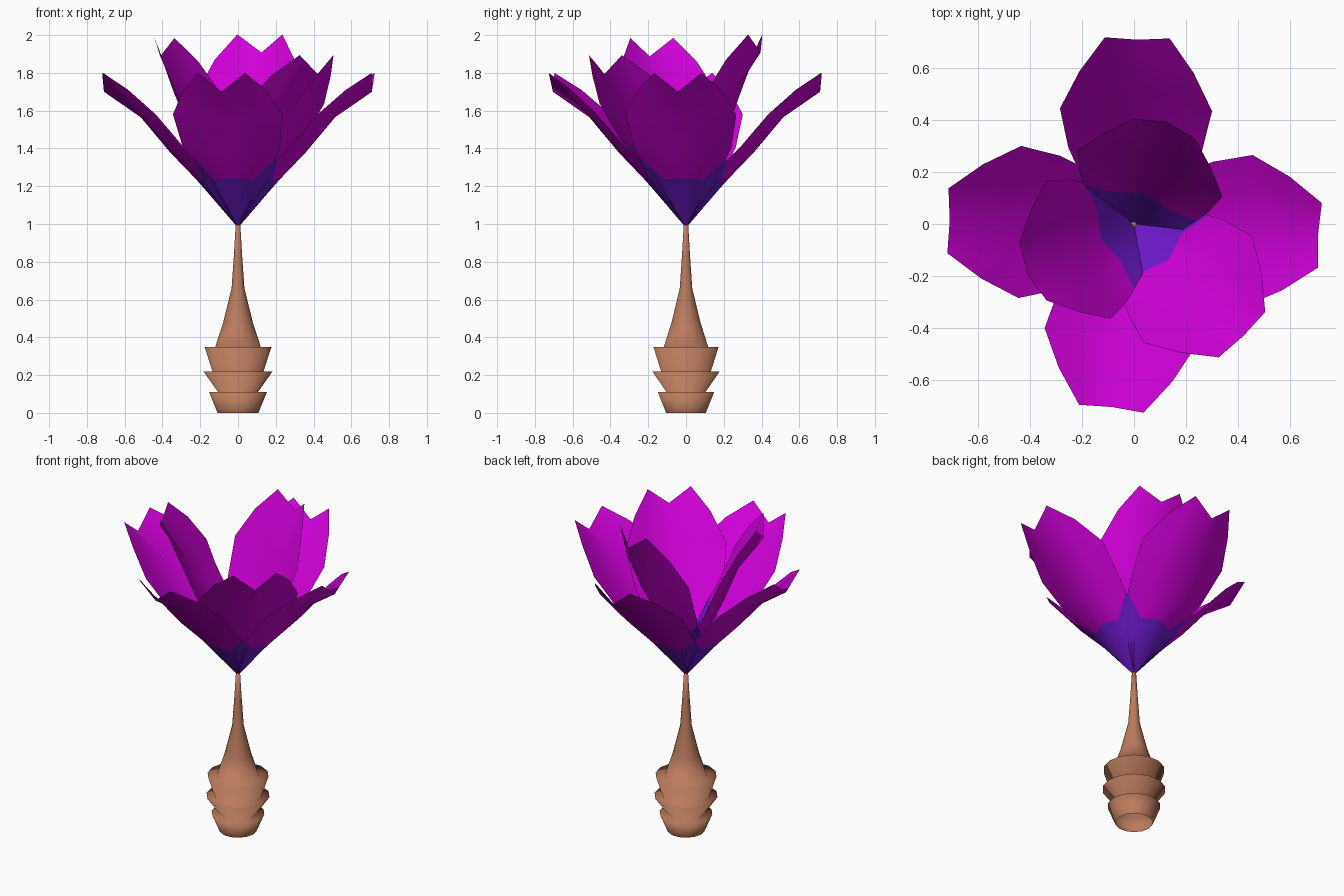
import bpy, bmesh, math

if "Cube" in bpy.data.objects:
    bpy.data.objects.remove(bpy.data.objects["Cube"])


def material(name, rgb):
    m = bpy.data.materials.new(name)
    m.diffuse_color = (*rgb, 1)
    m.use_nodes = True
    m.node_tree.nodes["Principled BSDF"].inputs["Base Color"].default_value = m.diffuse_color
    return m


MAGENTA = material("magenta", (0.63, 0.0, 0.69))
VIOLET = material("violet", (0.16, 0.01, 0.62))
BROWN = material("clay brown", (0.50, 0.20, 0.112))


def finish(bm, name, mats, angle):
    me = bpy.data.meshes.new(name)
    bm.to_mesh(me)
    bm.free()
    ob = bpy.data.objects.new(name, me)
    bpy.context.collection.objects.link(ob)
    for m in mats:
        me.materials.append(m)
    bpy.ops.object.select_all(action='DESELECT')
    ob.select_set(True)
    bpy.context.view_layer.objects.active = ob
    bpy.ops.object.shade_smooth_by_angle(angle=math.radians(angle))
    return ob


# Stem with three flared collars at the base, open underneath
def stem():
    profile = [(0.108, 0), (0.153, 0.11), (0.102, 0.105), (0.183, 0.22),
               (0.133, 0.213), (0.177, 0.35), (0.122, 0.345), (0.078, 0.48),
               (0.034, 0.66), (0.022, 0.83), (0.012, 1.0)]
    n = 14
    bm = bmesh.new()
    rings = [[bm.verts.new((r * math.cos(2 * math.pi * i / n),
                            r * math.sin(2 * math.pi * i / n), z)) for i in range(n)]
             for r, z in profile]
    for a, b in zip(rings, rings[1:]):
        for i in range(n):
            j = (i + 1) % n
            bm.faces.new((a[i], a[j], b[j], b[i]))
    bm.faces.new(rings[-1])
    finish(bm, "stem", [BROWN], 180)


# Petal rows: centre (r, z), mid (r, z, half width), edge (r, z, half width)
ROWS = [
    ((0.185, 0.195), (0.16, 0.20, 0.09), (0.135, 0.25, 0.187)),
    ((0.23, 0.245), (0.19, 0.235, 0.105), (0.225, 0.345, 0.227)),   # colour edge
    ((0.36, 0.38), (0.34, 0.39, 0.14), (0.29, 0.405, 0.258)),
    ((0.515, 0.565), (0.50, 0.575, 0.155), (0.44, 0.58, 0.293)),
    ((0.71, 0.70), (0.717, 0.80, 0.125), (0.585, 0.71, 0.22)),
]


# One cupped petal hinged at the stem top; tilt closes it towards the axis
def petal(name, heading, tilt):
    t, h = math.radians(tilt), math.radians(heading)
    bm = bmesh.new()

    def vert(r, z, w):
        rr = r * math.cos(t) - z * math.sin(t)
        zz = r * math.sin(t) + z * math.cos(t)
        return bm.verts.new((rr * math.cos(h) - w * math.sin(h),
                             rr * math.sin(h) + w * math.cos(h), 1 + zz))

    root = bm.verts.new((0, 0, 0.98))
    grid = [[vert(e[0], e[1], -e[2]), vert(m[0], m[1], -m[2]), vert(*c, 0),
             vert(*m), vert(*e)] for c, m, e in ROWS]
    for i in range(4):
        f = bm.faces.new((root, grid[0][i], grid[0][i + 1]))
        f.material_index = 1          # violet throat
        for k, (a, b) in enumerate(zip(grid, grid[1:])):
            f = bm.faces.new((a[i], b[i], b[i + 1], a[i + 1]))
            f.material_index = 1 if k == 0 else 0
    finish(bm, name, [MAGENTA, VIOLET], 180)


stem()
for name, heading, tilt in [
        ("outer_petal_front", -97, 0), ("outer_petal_right", -3.5, 0),
        ("outer_petal_back", 89, 0), ("outer_petal_left", 179, 0),
        ("inner_petal_back", 72.5, 20.9), ("inner_petal_left", 205, 18.3),
        ("inner_petal_front", -45.7, 8.2)]:
    petal(name, heading, tilt)
